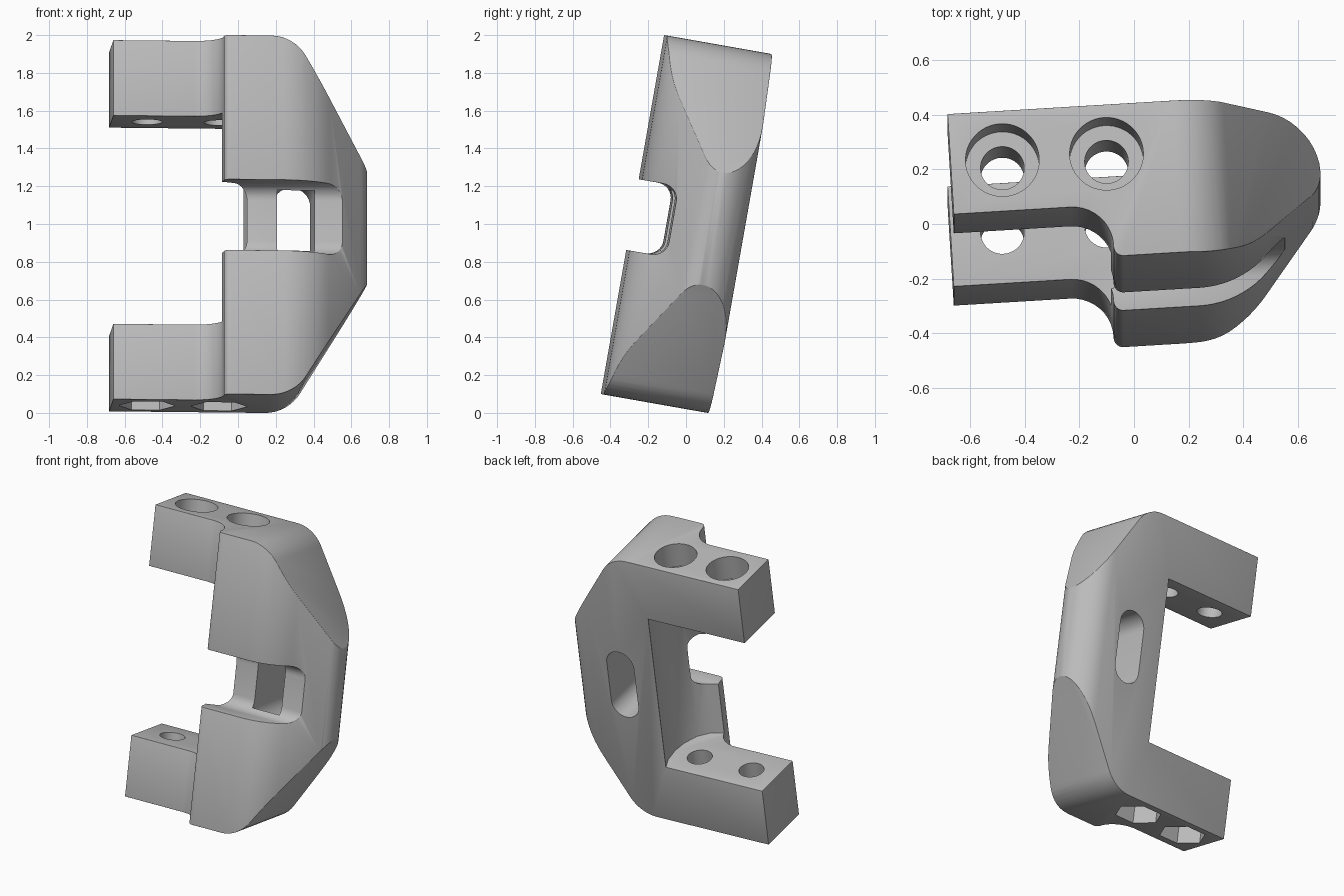
import bpy, bmesh, math
from mathutils import Vector, Matrix

cube = bpy.data.objects.get("Cube")
if cube:
    bpy.data.objects.remove(cube, do_unlink=True)

grey = bpy.data.materials.new("light_grey")
grey.use_nodes = True
colour = (0.5, 0.5, 0.5, 1)
grey.diffuse_color = colour
grey.node_tree.nodes["Principled BSDF"].inputs["Base Color"].default_value = colour

HALF, GAP = 0.965, 0.56            # half height, half height of the jaw opening
HOLES = [(-0.477, 0.097), (-0.095, 0.097)]


def rounded(corners, steps=8):
    """Outline from (u, v, radius) corners, each corner filleted."""
    out = []
    for i, (u, v, r) in enumerate(corners):
        p = Vector((u, v))
        if not r:
            out.append(p)
            continue
        d0 = (Vector(corners[i - 1][:2]) - p).normalized()
        d1 = (Vector(corners[(i + 1) % len(corners)][:2]) - p).normalized()
        half = d0.angle(d1) / 2
        centre = p + (d0 + d1).normalized() * r / math.sin(half)
        start = p + d0 * r / math.tan(half) - centre
        end = p + d1 * r / math.tan(half) - centre
        turn = end.angle_signed(start)
        for k in range(steps + 1):
            out.append(centre + Matrix.Rotation(turn * k / steps, 2) @ start)
    return out


def prism(name, outline, place, lo, hi):
    """Extrude an outline; place(u, v, t) maps to model axes."""
    bm = bmesh.new()
    rings = [[bm.verts.new(place(p[0], p[1], t)) for p in outline] for t in (lo, hi)]
    n = len(outline)
    bm.faces.new(rings[0])
    bm.faces.new(rings[1])
    for i in range(n):
        j = (i + 1) % n
        bm.faces.new((rings[0][i], rings[0][j], rings[1][j], rings[1][i]))
    bmesh.ops.recalc_face_normals(bm, faces=bm.faces)
    mesh = bpy.data.meshes.new(name)
    bm.to_mesh(mesh)
    bm.free()
    obj = bpy.data.objects.new(name, mesh)
    bpy.context.collection.objects.link(obj)
    return obj


def along_x(u, v, t): return (t, u, v)
def along_y(u, v, t): return (u, t, v)
def along_z(u, v, t): return (u, v, t)


def ring(centre, r, n):
    return [(centre[0] + r * math.cos(math.tau * k / n),
             centre[1] + r * math.sin(math.tau * k / n)) for k in range(n)]


def bake(obj):
    graph = bpy.context.evaluated_depsgraph_get()
    mesh = bpy.data.meshes.new_from_object(obj.evaluated_get(graph))
    obj.modifiers.clear()
    obj.data = mesh


def combine(obj, tool, operation="DIFFERENCE"):
    mod = obj.modifiers.new("cut", "BOOLEAN")
    mod.operation, mod.solver, mod.object = operation, "EXACT", tool
    bake(obj)
    bpy.data.objects.remove(tool, do_unlink=True)


# Plan shape: two arms, front lip and rounded spine
plan = rounded([(-0.667, 0.28, 0), (-0.667, -0.093, 0), (-0.09, -0.093, 0.15),
                (-0.09, -0.285, 0.035), (0.37, -0.285, 0.35), (0.69, 0.04, 0.15),
                (0.69, 0.28, 0.178)], 10)
body = prism("clamp_body", plan, along_z, -1.1, 1.1)

# Side shape: flat ends with sloped outer corners
side = rounded([(-1, -HALF, 0), (0.28, -HALF, 0.22), (0.8, -0.124, 0),
                (0.8, 0.124, 0), (0.28, HALF, 0.22), (-1, HALF, 0)])
combine(body, prism("side_shape", side, along_y, -1, 1), "INTERSECT")

# Jaw opening with a hollowed inner wall
wall = [(0.045, 0.4), (0.045, 0.28), (0.077, 0.2), (0.09, 0.09), (0.08, 0),
        (0.045, -0.1), (-0.015, -0.165), (-0.09, -0.2), (-0.2, -0.21), (-0.2, -0.5),
        (-1, -0.5), (-1, 0.4)]
combine(body, prism("jaw_opening", wall, along_z, -GAP, GAP))

# Front notch with a filleted floor
notch = rounded([(-0.6, -0.19, 0), (-0.105, -0.19, 0.08), (-0.105, 0.19, 0.08), (-0.6, 0.19, 0)])
combine(body, prism("notch", notch, along_x, -1, 1))

# Soften the sharp edges
bm = bmesh.new()
bm.from_mesh(body.data)
bmesh.ops.remove_doubles(bm, verts=bm.verts, dist=0.001)
bmesh.ops.dissolve_limit(bm, angle_limit=0.01, verts=bm.verts, edges=bm.edges)
bm.to_mesh(body.data)
bm.free()
bevel = body.modifiers.new("soft_edges", "BEVEL")
bevel.width, bevel.segments = 0.022, 3
bevel.limit_method, bevel.angle_limit = "ANGLE", math.radians(50)
bake(body)

# Window slot through the spine
slot = rounded([(0.2, -0.245, 0.099), (0.4, -0.245, 0.099), (0.4, 0.245, 0.099), (0.2, 0.245, 0.099)])
combine(body, prism("slot", slot, along_y, -0.125, 0.6))

# Bolt holes, round head recesses above, hexagonal nut recesses below
for hole in HOLES:
    for lo, hi in ((0.4, 1.2), (-1.2, -0.4)):
        combine(body, prism("bolt_hole", ring(hole, 0.08, 40), along_z, lo, hi))
    combine(body, prism("head_recess", ring(hole, 0.135, 48), along_z, HALF - 0.17, 1.2))
    combine(body, prism("nut_recess", ring(hole, 0.15, 6), along_z, -1.2, -HALF + 0.17))

# Lean the finished clamp into place
body.data.transform(Matrix.Translation((0, 0, 1)) @ Matrix.Rotation(math.radians(-10), 4, "X")
                    @ Matrix.Rotation(math.radians(3.5), 4, "Z"))
body.data.materials.clear()
body.data.materials.append(grey)
bpy.ops.object.select_all(action="DESELECT")
body.select_set(True)
bpy.context.view_layer.objects.active = body
bpy.ops.object.shade_smooth_by_angle(angle=math.radians(32))
